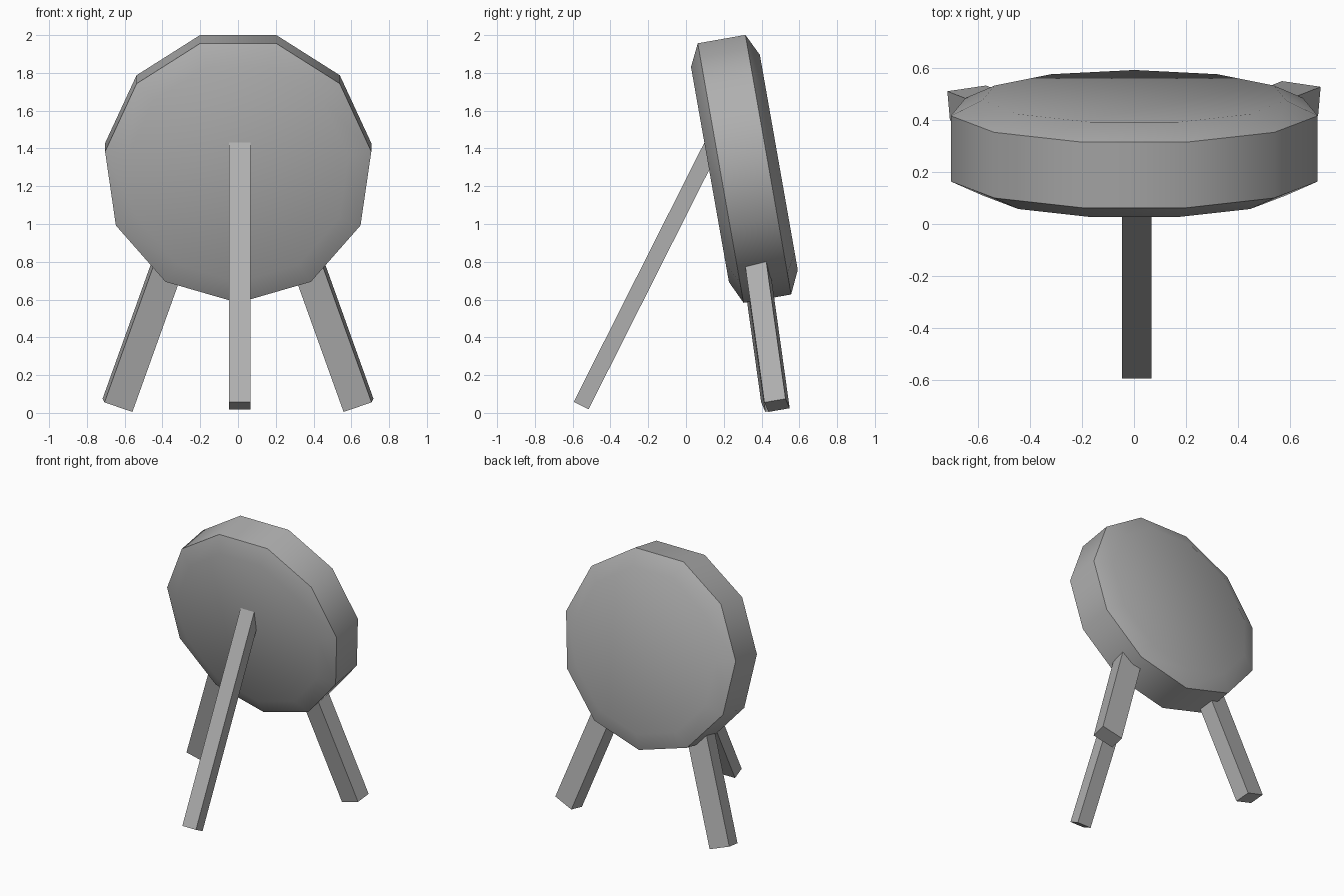
import bpy, bmesh
from math import radians
from mathutils import Matrix, Vector

if "Cube" in bpy.data.objects:
    bpy.data.objects.remove(bpy.data.objects["Cube"])

grey = bpy.data.materials.new("dark_grey")
grey.diffuse_color = (0.43, 0.43, 0.43, 1)
grey.use_nodes = True
grey.node_tree.nodes["Principled BSDF"].inputs["Base Color"].default_value = grey.diffuse_color


def make_object(name, bm):
    bmesh.ops.recalc_face_normals(bm, faces=bm.faces[:])
    mesh = bpy.data.meshes.new(name)
    bm.to_mesh(mesh)
    bm.free()
    mesh.materials.append(grey)
    obj = bpy.data.objects.new(name, mesh)
    bpy.context.collection.objects.link(obj)
    return obj


def leg(name, foot, axis, side, width, depth, length):
    """Square beam rising from the foot centre along axis; side is its width direction."""
    a = Vector(axis).normalized()
    w = Vector(side)
    w = (w - a * w.dot(a)).normalized()
    d = a.cross(w)
    centre = Vector(foot) + a * length / 2
    m = Matrix((w * width, d * depth, a * length)).transposed().to_4x4()
    m.translation = centre
    bm = bmesh.new()
    bmesh.ops.create_cube(bm, size=1, matrix=m)
    return make_object(name, bm)


# Round target: eleven-sided drum with shallow bevelled caps, leaning back 10 degrees
bm = bmesh.new()
bmesh.ops.create_cone(bm, cap_ends=True, segments=11, radius1=0.712,
                      radius2=0.712, depth=0.256)
caps = [f for f in bm.faces if len(f.verts) > 4]
bmesh.ops.inset_individual(bm, faces=caps, thickness=0.122, depth=0.057)
bm.transform(Matrix.Translation((0.001, 0.307, 1.306)) @ Matrix.Rotation(radians(-80), 4, 'X'))
disc = make_object("target_disc", bm)
bpy.context.view_layer.objects.active = disc
disc.select_set(True)
bpy.ops.object.shade_smooth_by_angle(angle=radians(40))
disc.select_set(False)

# Long slanted prop on the front
leg("front_leg", (0.01, -0.555, 0.039), (0, 0.45, 0.893), (1, 0, 0), 0.113, 0.088, 1.6)

# Two splayed legs under the disc
for name, s, x, y in (("right_leg", 1, 0.638, 0.482), ("left_leg", -1, -0.638, 0.465)):
    leg(name, (x, y, 0.04), (-0.335 * s, -0.131, 0.933),
        (-0.148 * s, 0.022, -0.05), 0.158, 0.114, 0.92)
